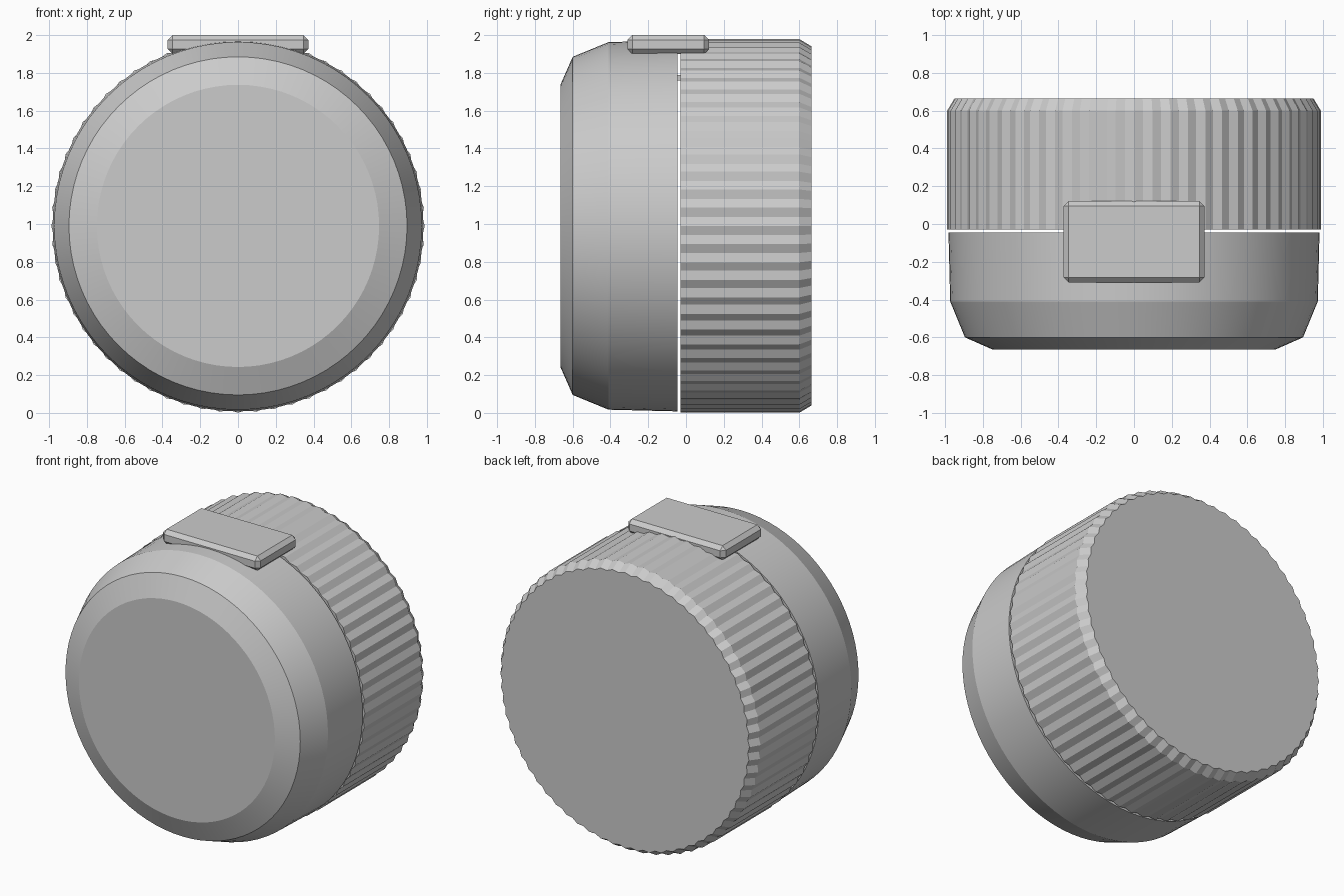
import bpy, bmesh, math

if "Cube" in bpy.data.objects:
    bpy.data.objects.remove(bpy.data.objects["Cube"], do_unlink=True)

CENTRE_Z = 0.99
RIDGES = 64

grey = bpy.data.materials.new("plain_grey")
grey.use_nodes = True
colour = (0.6, 0.6, 0.6, 1)
grey.diffuse_color = colour
grey.node_tree.nodes["Principled BSDF"].inputs["Base Color"].default_value = colour


def finish(name, bm):
    bmesh.ops.recalc_face_normals(bm, faces=bm.faces)
    mesh = bpy.data.meshes.new(name)
    bm.to_mesh(mesh)
    bm.free()
    mesh.materials.append(grey)
    obj = bpy.data.objects.new(name, mesh)
    bpy.context.collection.objects.link(obj)
    bpy.ops.object.select_all(action="DESELECT")
    obj.select_set(True)
    bpy.context.view_layer.objects.active = obj
    bpy.ops.object.shade_smooth_by_angle(angle=math.radians(15))
    return obj


def drum(name, profile, segments, groove=0.0):
    """Capped solid turned about the y axis; profile holds (y, radius)."""
    bm = bmesh.new()
    rings = []
    for y, radius in profile:
        ring = []
        for i in range(segments):
            a = math.tau * i / segments
            r = radius - groove * (i % 2)
            ring.append(bm.verts.new((r * math.sin(a), y, CENTRE_Z + r * math.cos(a))))
        rings.append(ring)
    for a, b in zip(rings, rings[1:]):
        for i in range(segments):
            j = (i + 1) % segments
            bm.faces.new((a[i], a[j], b[j], b[i]))
    bm.faces.new(rings[0])
    bm.faces.new(rings[-1])
    return finish(name, bm)


def block(name, low, high, bevel=0.0):
    bm = bmesh.new()
    bmesh.ops.create_cube(bm, size=1)
    for v in bm.verts:
        v.co = [(l + h) / 2 + c * (h - l) for l, h, c in zip(low, high, v.co)]
    if bevel:
        bmesh.ops.bevel(bm, geom=bm.edges[:], offset=bevel, segments=1,
                        profile=0.5, affect="EDGES")
    return finish(name, bm)


# Smooth chamfered front shell
drum("front_lid", [(-0.665, 0.747), (-0.6, 0.895), (-0.41, 0.973), (-0.045, 0.982)], 80)

# Ridged grip behind a narrow gap
drum("ridged_body", [(-0.03, 0.989), (0.6, 0.989), (0.665, 0.95)], RIDGES * 2, 0.013)

# Clip bridging the gap, and the small pin beneath it
block("top_clip", (-0.372, -0.31, 1.9), (0.372, 0.122, 2.0), 0.026)
block("hinge_pin", (-0.3, -0.05, 1.76), (0.3, -0.025, 1.79))
